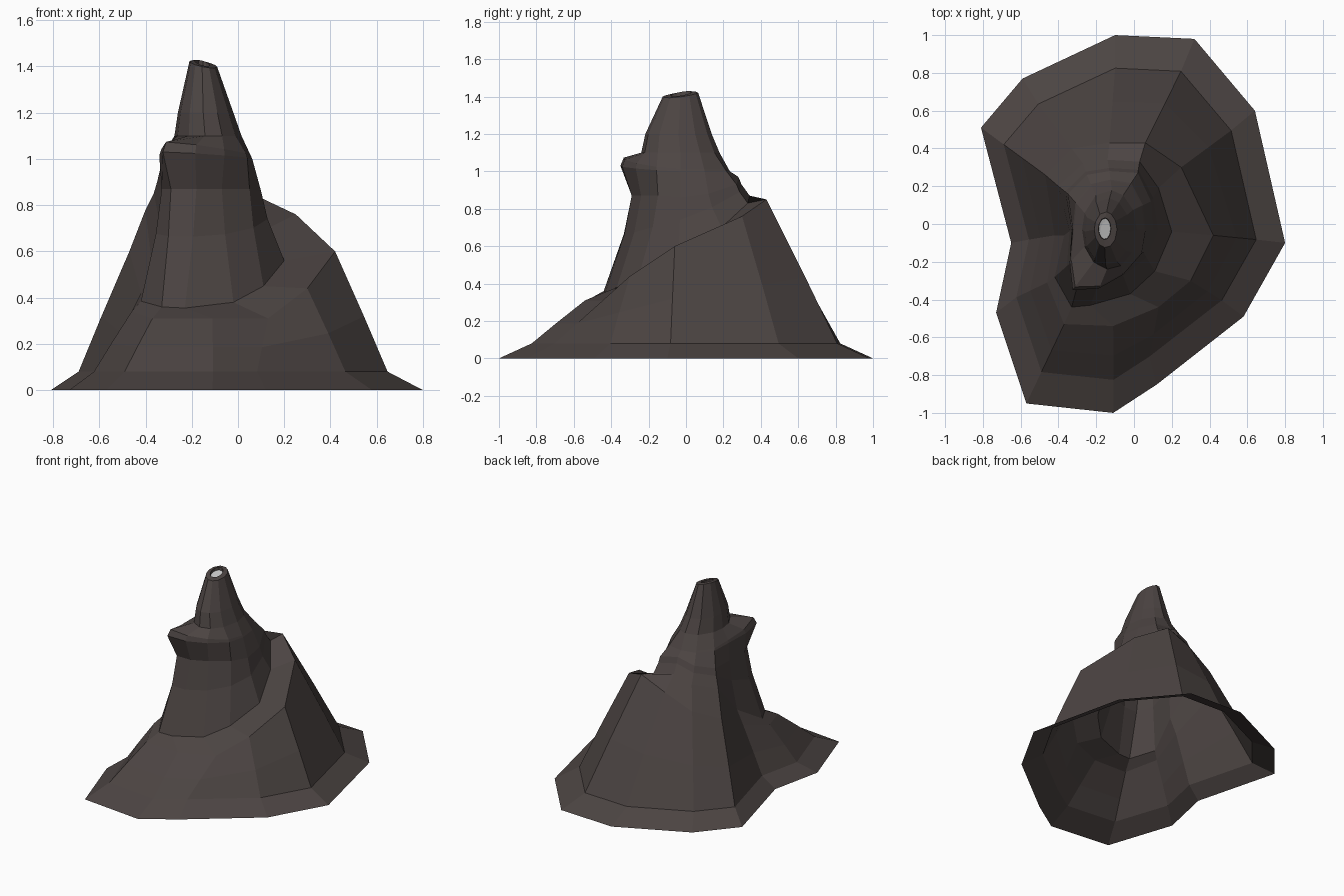
import bpy, math
from mathutils import Vector as V

if "Cube" in bpy.data.objects:
    bpy.data.objects.remove(bpy.data.objects["Cube"])

rock = bpy.data.materials.new("dark_rock")
rock.diffuse_color = (0.072, 0.058, 0.055, 1)
rock.use_nodes = True
rock.node_tree.nodes["Principled BSDF"].inputs["Base Color"].default_value = rock.diffuse_color


def loft(name, rings, mat=None, cap=False):
    """Skin a stack of equal-sized closed rings, flat shaded."""
    n = len(rings[0])
    verts = [p for r in rings for p in r]
    faces = [(k * n + (i + 1) % n, k * n + i, (k + 1) * n + i, (k + 1) * n + (i + 1) % n)
             for k in range(len(rings) - 1) for i in range(n)]
    if cap:
        faces.append(tuple(reversed(range(len(verts) - n, len(verts)))))
    me = bpy.data.meshes.new(name)
    me.from_pydata(verts, [], faces)
    if mat:
        me.materials.append(mat)
    ob = bpy.data.objects.new(name, me)
    bpy.context.collection.objects.link(ob)
    return ob


def blend(a, b, t, tz=None):
    """Ring between two rings, with a separate factor for height."""
    tz = t if tz is None else tz
    return [V((p.x + (q.x - p.x) * t, p.y + (q.y - p.y) * t, p.z + (q.z - p.z) * tz))
            for p, q in zip(a, b)]


ANGLES = (85, 60, 30, 0, -35, -65, -95, -125, -155, 180, 155, 120)


def oval(cx, cy, z, rx, ry, tilt=0.0):
    """Oval ring on the shared column angles, tilted up to back left."""
    ring = []
    for a in ANGLES:
        c, s = math.cos(math.radians(a)), math.sin(math.radians(a))
        ring.append(V((cx + rx * c, cy + ry * s, z + tilt * (s - c))))
    return ring


# footprint, clockwise from the back
foot = [V((x, y, 0)) for x, y in (
    (-.10, 1.0), (.32, .98), (.64, .60), (.80, -.10), (.58, -.49), (.12, -.85),
    (-.11, -1.0), (-.57, -.95), (-.73, -.47), (-.65, -.10), (-.81, .51), (-.59, .77))]
toe = [V((-.1 + (p.x + .1) * .83, p.y * .825, .08)) for p in foot]

# spiralling outer edge of the ledge
edge = [V(p) for p in (
    (-.13, .43, .77), (.06, .43, .85), (.25, .30, .76), (.42, -.06, .60),
    (.30, -.30, .44), (.13, -.44, .31), (-.11, -.54, .31), (-.37, -.53, .31),
    (-.46, -.31, .34), (-.42, -.06, .42), (-.47, .26, .60), (-.33, .40, .67))]

# inner edge where the ledge meets the core
root = [V(p) for p in (
    (-.14, .34, .87), (.03, .33, .83), (.13, .19, .70), (.20, -.04, .56),
    (.11, -.25, .45), (-.02, -.37, .38), (-.23, -.43, .355), (-.33, -.44, .36),
    (-.42, -.28, .385), (-.37, -.06, .52), (-.40, .20, .78), (-.27, .32, .82))]

# narrow waist of the core
neck = [V(p) for p in (
    (-.13, .28, .97), (.02, .27, .93), (.09, .12, .88), (.10, -.03, .86),
    (.05, -.15, .87), (-.07, -.24, .87), (-.18, -.29, .87), (-.29, -.29, .87),
    (-.33, -.20, .87), (-.33, -.03, .88), (-.35, .16, .90), (-.25, .26, .93))]

# spire rings and the overhanging lip, strongest at the front left
spire = oval(-.13, -.03, 1.10, .145, .21)
overhang = (0, 0, 0, 0, .2, .5, .8, 1, .5, .2, 0, 0)
under, top = [], []
for p, q, o in zip(neck, spire, overhang):
    out = V((p.x + .14, p.y + .03, 0)).normalized() * .07 * o
    base = p.lerp(q, .45 * (1 - o))
    under.append(V((base.x, base.y, 1.0 + .03 * o)) + out)
    top.append(under[-1].lerp(q, .12) + V((0, 0, .035 * o)))

loft("lower_slope", [foot, toe, blend(toe, edge, .45, .46), edge], rock)
loft("ledge", [edge, root], rock)
loft("core", [root, blend(root, neck, .72, .6), neck, under], rock)
loft("lip", [under, top, spire], rock)

rim = oval(-.15, -.03, 1.41, .06, .095, .012)
hole = oval(-.155, -.025, 1.415, .033, .058, .010)
pit = oval(-.155, -.025, 1.395, .031, .055, .010)
loft("spire", [spire, oval(-.14, -.04, 1.20, .12, .178), rim, hole, pit], rock)
loft("vent_floor", [pit, oval(-.155, -.025, 1.394, .02, .035, .006)], None, cap=True)
